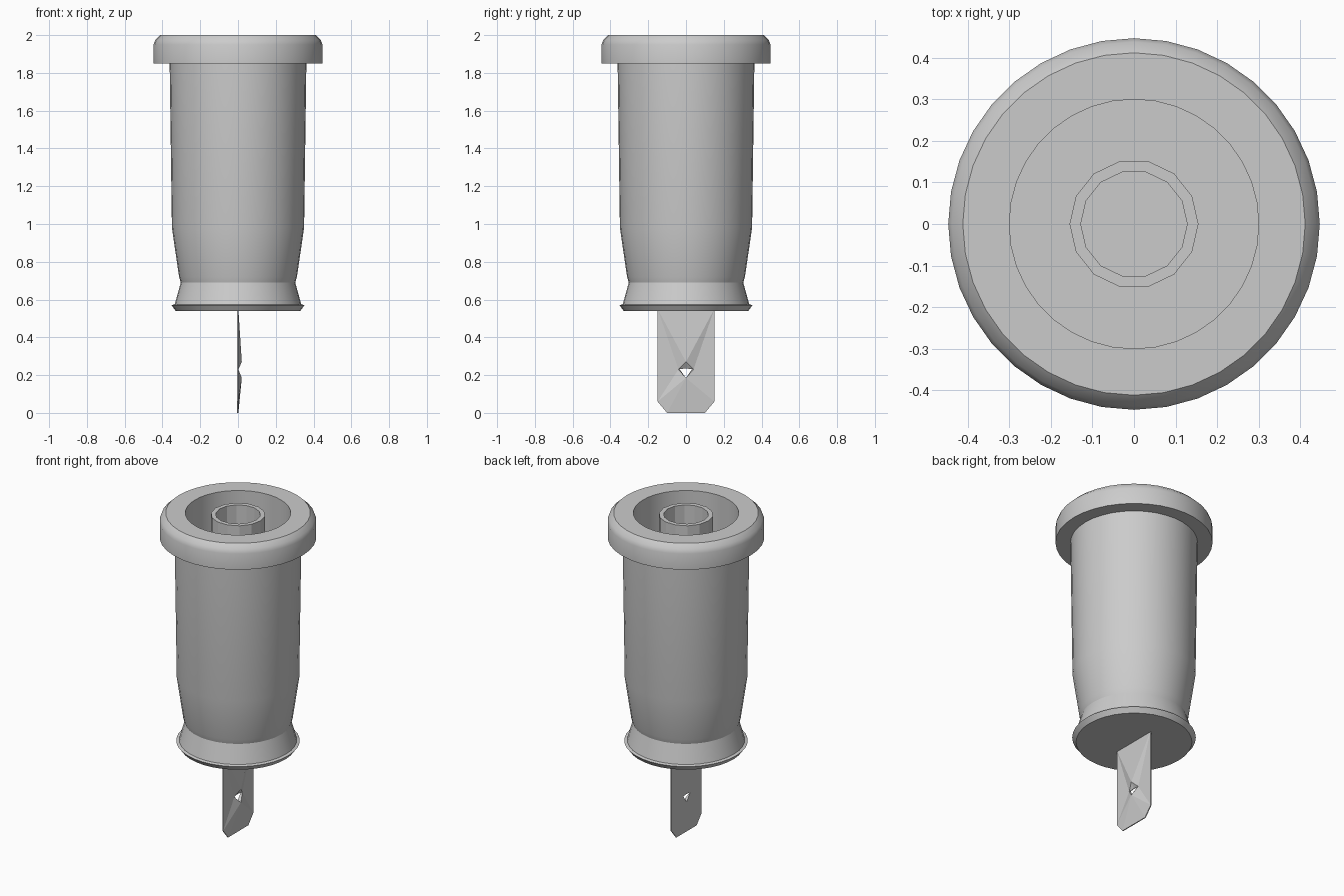
import bpy, bmesh, math

cube = bpy.data.objects.get("Cube")
if cube:
    bpy.data.objects.remove(cube, do_unlink=True)

grey = bpy.data.materials.new("plain_grey")
grey.use_nodes = True
grey.diffuse_color = (0.6, 0.6, 0.6, 1)
grey.node_tree.nodes["Principled BSDF"].inputs["Base Color"].default_value = (0.6, 0.6, 0.6, 1)


def finish(name, bm, angle):
    bmesh.ops.recalc_face_normals(bm, faces=bm.faces)
    mesh = bpy.data.meshes.new(name)
    bm.to_mesh(mesh)
    bm.free()
    mesh.materials.append(grey)
    obj = bpy.data.objects.new(name, mesh)
    bpy.context.collection.objects.link(obj)
    bpy.ops.object.select_all(action='DESELECT')
    obj.select_set(True)
    bpy.context.view_layer.objects.active = obj
    if angle:
        bpy.ops.object.shade_smooth_by_angle(angle=math.radians(angle))
    return obj


def lathe(name, profile, sides, angle, closed=False):
    bm = bmesh.new()
    verts = [bm.verts.new((r, 0, z)) for r, z in profile]
    pairs = list(zip(verts, verts[1:]))
    if closed:
        pairs.append((verts[-1], verts[0]))
    edges = [bm.edges.new(p) for p in pairs]
    bmesh.ops.spin(bm, geom=verts + edges, axis=(0, 0, 1), cent=(0, 0, 0),
                   angle=math.tau, steps=sides)
    bmesh.ops.remove_doubles(bm, verts=bm.verts, dist=0.0005)
    return finish(name, bm, angle)


# Socket housing: flared foot, tapered barrel, collar and open bore
FLOOR = 0.8
lathe("housing", [
    (0, 0.54), (0.33, 0.54), (0.352, 0.57), (0.335, 0.575),
    (0.303, 0.69), (0.312, 0.72), (0.35, 0.98), (0.362, 1.85),
    (0.447, 1.85), (0.447, 1.95), (0.438, 1.975), (0.412, 2.0),
    (0.3, 2.0), (0.3, FLOOR), (0, FLOOR)], 36, 30)

# Contact sleeve inside the bore
lathe("contact_sleeve", [
    (0.155, FLOOR - 0.01), (0.155, 1.99), (0.128, 1.99), (0.128, FLOOR - 0.01)],
    14, 0, closed=True)

# Solder blade: chamfered plate, creased around a small hole
outline = [(0.15, 0.55), (-0.15, 0.55), (-0.15, 0.06),
           (-0.1, 0.005), (0.1, 0.005), (0.15, 0.06)]
outline = [(y, 0 if z < 0.01 else z) for y, z in outline]
crease = [(0.0, 0.27, 0.02), (-0.04, 0.23, 0.002), (0.0, 0.185, 0.02), (0.04, 0.23, 0.002)]
hole = [(0.0, 0.235), (-0.035, 0.232), (0.0, 0.185), (0.032, 0.232)]

bm = bmesh.new()
front = [bm.verts.new((0.002, y, z)) for y, z in outline]
back = [bm.verts.new((-0.004, y, z)) for y, z in outline]
ridge = [bm.verts.new((x, y, z)) for y, z, x in crease]
rim = [bm.verts.new((0.0, y, z)) for y, z in hole]
rear = [bm.verts.new((-0.004, y, z)) for y, z in hole]


def fan(outer, inner):
    # Joins the six-sided outline to the four-sided ring
    for o, i in (((0, 1), (0,)), ((1,), (0, 1)), ((1, 2), (1,)), ((2,), (1, 2)),
                 ((2, 3), (2,)), ((3, 4), (2,)), ((4, 5), (2,)),
                 ((5,), (2, 3)), ((5, 0), (3,)), ((0,), (3, 0))):
        bm.faces.new([outer[k] for k in o] + [inner[k] for k in reversed(i)])


def band(a, b):
    n = len(a)
    for k in range(n):
        j = (k + 1) % n
        bm.faces.new((a[k], a[j], b[j], b[k]))


fan(front, ridge)
fan(back, rear)
band(ridge, rim)
band(rim, rear)
band(front, back)
finish("solder_blade", bm, 0)
